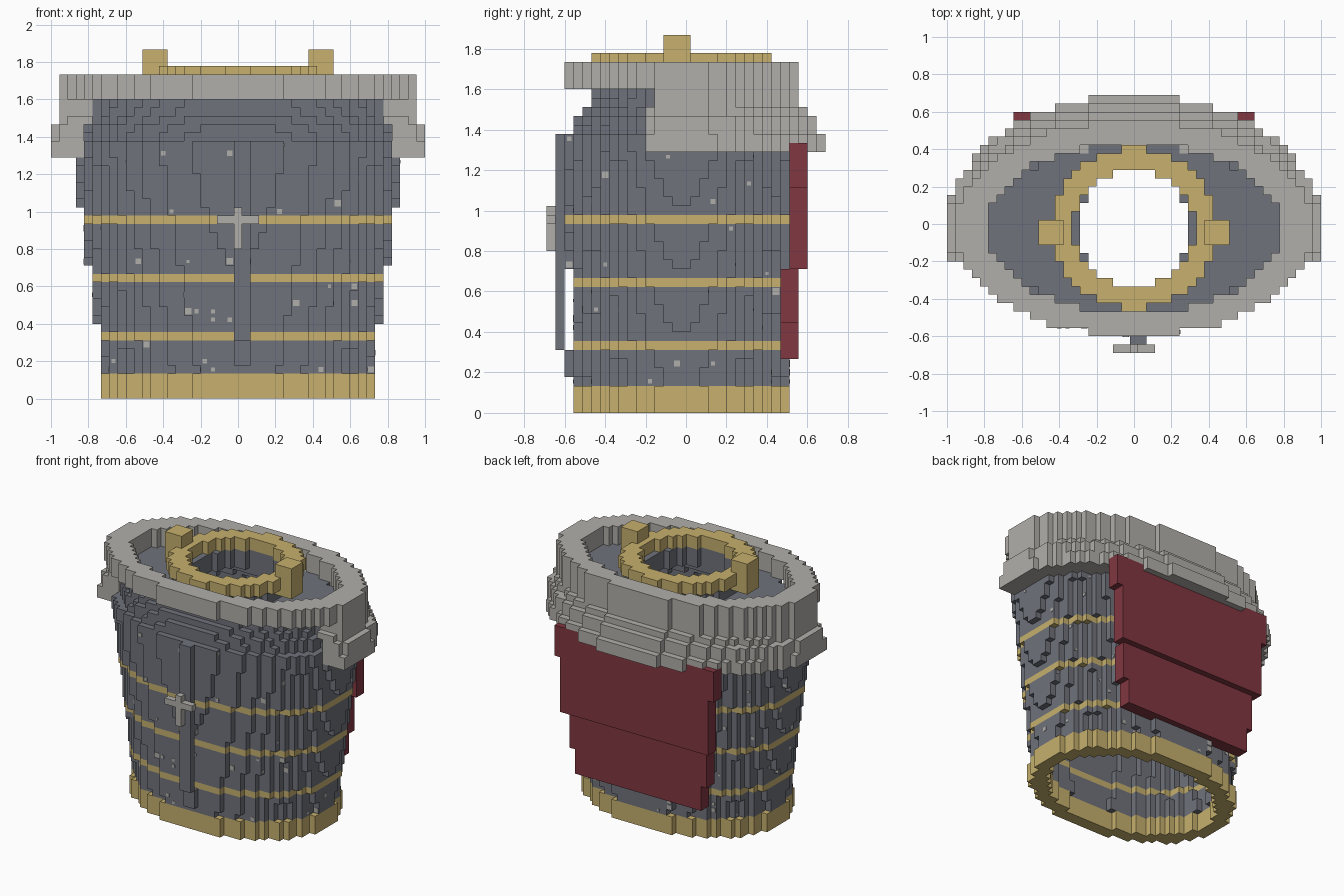
import bpy, bmesh, random
from mathutils import Matrix, Vector

if "Cube" in bpy.data.objects:
    bpy.data.objects.remove(bpy.data.objects["Cube"], do_unlink=True)

U = 2 / 45            # block size
NX, NY, NZ = 45, 31, 42
CX, CY = 22, 14.5     # block column at the middle of the body


def material(name, rgb):
    m = bpy.data.materials.new(name)
    m.use_nodes = True
    m.diffuse_color = (*rgb, 1)
    m.node_tree.nodes["Principled BSDF"].inputs["Base Color"].default_value = (*rgb, 1)
    return m


IRON = material("dark_iron", (0.16, 0.17, 0.2))
GOLD = material("dull_gold", (0.57, 0.435, 0.155))
STONE = material("pale_grey", (0.44, 0.428, 0.4))
RED = material("deep_red", (0.22, 0.038, 0.053))

taken = set()
parts = []


def part(name, mat, cells):
    """Claim the cells that no earlier part uses."""
    cells = set(cells) - taken
    taken.update(cells)
    parts.append((name, mat, cells))


def box(i0, i1, j0, j1, k0, k1):
    return {(i, j, k) for i in range(i0, i1 + 1)
            for j in range(j0, j1 + 1) for k in range(k0, k1 + 1)}


def disc(k, a, b):
    """One layer of blocks inside an ellipse."""
    return {(i, j, k) for i in range(NX) for j in range(NY)
            if ((i - CX) / a) ** 2 + ((j - CY) / b) ** 2 <= 1}


def ring(k, a, b, t):
    return disc(k, a, b) - disc(k, a - t, b - t)


# Front blade and the cross on it
part("front_blade", IRON, box(22, 23, 2, 2, 4, 6) | box(22, 23, 1, 1, 7, 30))
part("front_cross", STONE, box(20, 24, 0, 0, 21, 21) | box(22, 22, 0, 0, 18, 22))

# Back cloth, narrowing downwards in steps
cloth = set()
for k in range(6, 30):
    half = 11 + (k >= 10) + (k >= 16) + (k >= 25)
    j = 27 if k >= 16 else 26
    cloth |= box(CX - half, CX + half, j, j + 1, k, k)
part("back_cloth", RED, cloth)

# Neck ring with two lugs
for side, i in (("right", 11), ("left", 31)):
    part(side + "_neck_lug", GOLD, box(i, i + 2, 13, 15, 37, 41))
neck = set()
for k in (38, 39):
    neck |= disc(k, 10.1, 9.6) - disc(k, 7.4, 7.1)
part("neck_ring", GOLD, neck)

# Collar: full ring on top, flared cowl around the sides and back
collar = set()
for k in range(36, 39):
    collar |= disc(k, 21.6, 13) - disc(k, 17.8, 10.2)
part("collar", STONE, collar)
cowl = set()
for k in range(29, 36):
    grow = (k < 34) + (k < 33) + (k < 31)
    a = 22.6 if k < 33 else 21.6
    front = 12 if k >= 34 else 11
    cowl |= {c for c in ring(k, a, 13 + grow, 3.1) if c[1] >= front}
part("cowl", STONE, cowl)

# Tapered hull: walls, domed shoulders and top plate
SHOULDER = {31: (18.6, 12.2), 32: (18.4, 11.9), 33: (17.8, 11.2), 34: (17.7, 10.4), 35: (17.7, 10.2)}


def hull_size(k):
    if k in SHOULDER:
        return SHOULDER[k]
    return max(16.3, 17.03 + (k - 9) / 7), 12.53 + (k - 16) / 27


hull, bands = set(), set()
for k in range(3, 35):
    layer = ring(k, *hull_size(k), 3 if k >= 29 else 2.2)
    if k in (7, 14, 21):
        bands |= layer
    else:
        hull |= layer
hull |= disc(35, *hull_size(35))
for k in (36, 37):
    hull |= disc(k, 9, 9)
# Round neck opening
for k in range(33, 38):
    hull -= disc(k, 6.7, 7.1)
part("trim_bands", GOLD, bands)
part("hull", IRON, hull)

# Bottom hem
hem = set()
for k in range(3):
    hem |= ring(k, 16.6, 12.1, 2.2)
part("bottom_hem", GOLD, hem)

# Corner offsets of each block face, anticlockwise from outside
FACES = {
    (1, 0, 0): ((1, 0, 0), (1, 1, 0), (1, 1, 1), (1, 0, 1)),
    (-1, 0, 0): ((0, 0, 0), (0, 0, 1), (0, 1, 1), (0, 1, 0)),
    (0, 1, 0): ((0, 1, 0), (0, 1, 1), (1, 1, 1), (1, 1, 0)),
    (0, -1, 0): ((0, 0, 0), (1, 0, 0), (1, 0, 1), (0, 0, 1)),
    (0, 0, 1): ((0, 0, 1), (1, 0, 1), (1, 1, 1), (0, 1, 1)),
    (0, 0, -1): ((0, 0, 0), (0, 1, 0), (1, 1, 0), (1, 0, 0)),
}


def place(i, j, k):
    return Vector((i * U - NX * U / 2, j * U - NY * U / 2, k * U))


def finish(name, mat, bm):
    me = bpy.data.meshes.new(name)
    bm.to_mesh(me)
    bm.free()
    me.materials.append(mat)
    ob = bpy.data.objects.new(name, me)
    bpy.context.scene.collection.objects.link(ob)


# Turn each part's cells into its exposed faces
spots = []
for name, mat, cells in parts:
    bm, verts = bmesh.new(), {}
    for c in sorted(cells):
        for d, corners in FACES.items():
            if tuple(x + y for x, y in zip(c, d)) in taken:
                continue
            keys = [tuple(x + y for x, y in zip(c, o)) for o in corners]
            for key in keys:
                if key not in verts:
                    verts[key] = bm.verts.new(place(*key))
            bm.faces.new([verts[key] for key in keys])
            outward = d[0] * (c[0] - CX) + d[1] * (c[1] - CY) > 0
            if name == "hull" and d[2] == 0 and outward and c[2] < 31:
                spots.append((c, d))
    finish(name, mat, bm)

# Small chipped flecks on the hull walls
random.seed(4)
bm = bmesh.new()
for c, d in random.sample(spots, 75):
    n = Vector(d)
    centre = place(*(x + 0.5 for x in c)) + n * (U / 2)
    s = random.uniform(0.015, 0.035)
    scale = [0.006 if x else s for x in d]
    bmesh.ops.create_cube(bm, size=1, matrix=Matrix.Translation(centre) @ Matrix.Diagonal((*scale, 1)))
finish("hull_flecks", STONE, bm)
